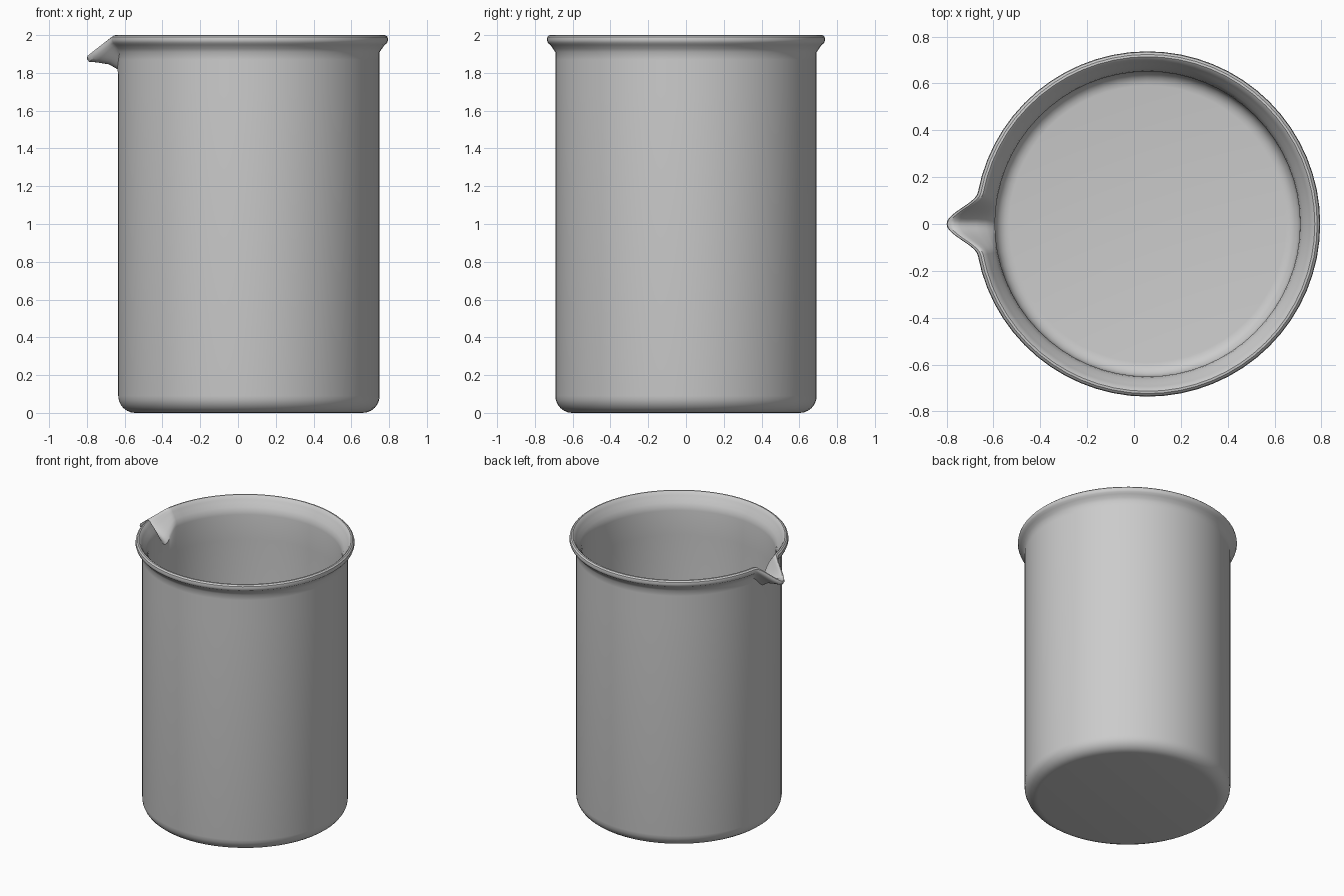
import bpy, bmesh, math

if "Cube" in bpy.data.objects:
    bpy.data.objects.remove(bpy.data.objects["Cube"])

CX = 0.058          # axis of the body (the spout shifts the bounding box)
PUSH, DROP = 0.121, 0.10
HALF = 0.185        # half angle of the spout

glass = bpy.data.materials.new("light_grey")
glass.diffuse_color = (0.6, 0.6, 0.6, 1)
glass.use_nodes = True
glass.node_tree.nodes["Principled BSDF"].inputs["Base Color"].default_value = glass.diffuse_color

# profile rows: radius, height, share of spout push, share of spout drop
profile = []
for i in range(7):                                   # outer bottom fillet
    a = math.pi / 2 * i / 6
    profile.append((0.602 + 0.09 * math.sin(a), 0.09 - 0.09 * math.cos(a), 0, 0))
profile += [
    (0.692, 1.70, 0, 0), (0.692, 1.87, 0, 0.8), (0.692, 1.91, 0.04, 0.9),
    (0.704, 1.928, 0.3, 0.83), (0.718, 1.948, 0.75, 0.92),   # flared underside
    (0.731, 1.958, 0.95, 1), (0.737, 1.974, 1, 1),           # rolled lip
    (0.734, 1.990, 1, 1), (0.724, 1.999, 0.97, 1), (0.714, 2.0, 0.92, 1),
    (0.704, 1.992, 0.82, 1), (0.694, 1.975, 0.65, 1),        # inner flare
    (0.682, 1.955, 0.42, 1), (0.666, 1.93, 0.2, 1),
    (0.655, 1.905, 0.06, 1), (0.651, 1.88, 0, 0.9), (0.651, 1.70, 0, 0)]
for i in range(6):                                   # inner bottom fillet
    a = math.pi / 2 * (1 - i / 5)
    profile.append((0.591 + 0.06 * math.sin(a), 0.10 - 0.06 * math.cos(a), 0, 0))

# angles measured from the spout direction, finer inside the spout
angles = [-HALF + 2 * HALF * i / 20 for i in range(20)]
angles += [HALF + (2 * math.pi - 2 * HALF) * i / 60 for i in range(60)]

bm = bmesh.new()
rings = []
for r, z, p, d in profile:
    ring = []
    for a in angles:
        w = math.cos(math.pi / 2 * a / HALF) ** 2 if abs(a) < HALF else 0
        x = -(r * math.cos(a) + PUSH * p * w)
        ring.append(bm.verts.new((CX + x, -r * math.sin(a), z - DROP * d * w)))
    rings.append(ring)
n = len(angles)
for lo, hi in zip(rings, rings[1:]):
    for j in range(n):
        k = (j + 1) % n
        bm.faces.new((lo[j], lo[k], hi[k], hi[j]))
bm.faces.new(rings[0])       # underside
bm.faces.new(rings[-1])      # inner floor
bmesh.ops.recalc_face_normals(bm, faces=bm.faces)

mesh = bpy.data.meshes.new("beaker")
bm.to_mesh(mesh)
bm.free()
mesh.materials.append(glass)
beaker = bpy.data.objects.new("beaker", mesh)
bpy.context.collection.objects.link(beaker)
bpy.context.view_layer.objects.active = beaker
beaker.select_set(True)
bpy.ops.object.shade_smooth_by_angle(angle=math.radians(35))
